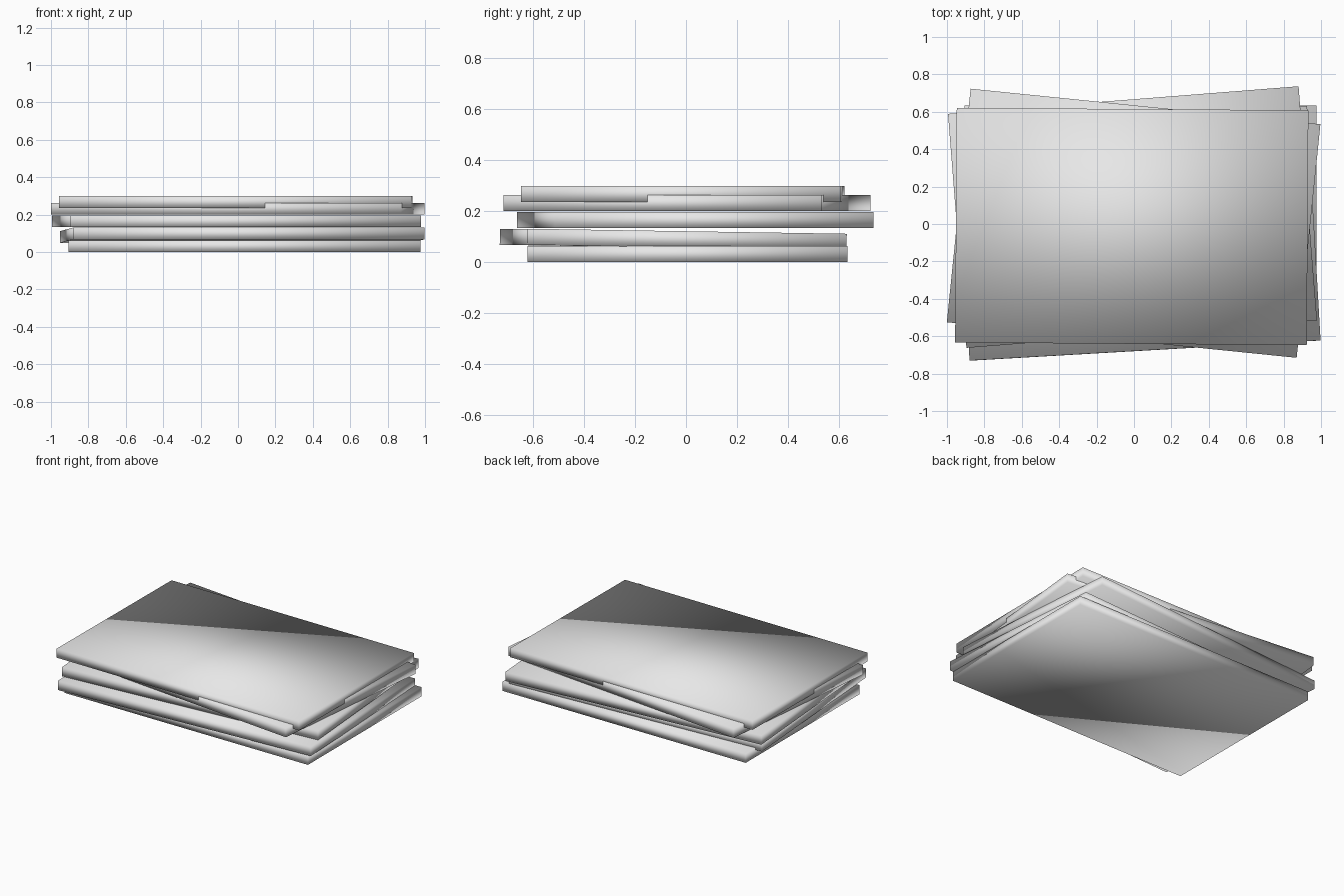
import bpy
from math import radians

if "Cube" in bpy.data.objects:
    bpy.data.objects.remove(bpy.data.objects["Cube"])

W, D, T = 1.88, 1.255, 0.063  # one board: width, depth, thickness

mat = bpy.data.materials.new("light grey")
mat.diffuse_color = (0.8, 0.8, 0.8, 1)
mat.use_nodes = True
mat.node_tree.nodes["Principled BSDF"].inputs["Base Color"].default_value = mat.diffuse_color


def board(name, x, y, z, turn, tilt=0.0):
    """Thin smooth-shaded board centred at x, y, z, turned about z and tilted about x."""
    bpy.ops.mesh.primitive_cube_add(size=1, location=(x, y, z))
    ob = bpy.context.object
    ob.name = name
    ob.scale = (W, D, T)
    ob.rotation_euler = (radians(tilt), 0, radians(turn))
    bpy.ops.object.transform_apply(location=False, rotation=False, scale=True)
    bpy.ops.object.shade_smooth()
    ob.data.materials.append(mat)


# Loose stack, bottom to top; the second board leans slightly towards the back
board("bottom_board", 0.035, 0.006, 0.0315, 0)
board("second_board", 0.023, -0.05, 0.090, 3.3, -0.9)
board("middle_board", -0.008, 0.037, 0.165, 4.5)
board("fourth_board", -0.002, 0.004, 0.232, -5.8)
board("top_board", -0.012, -0.013, 0.268, -0.4)
